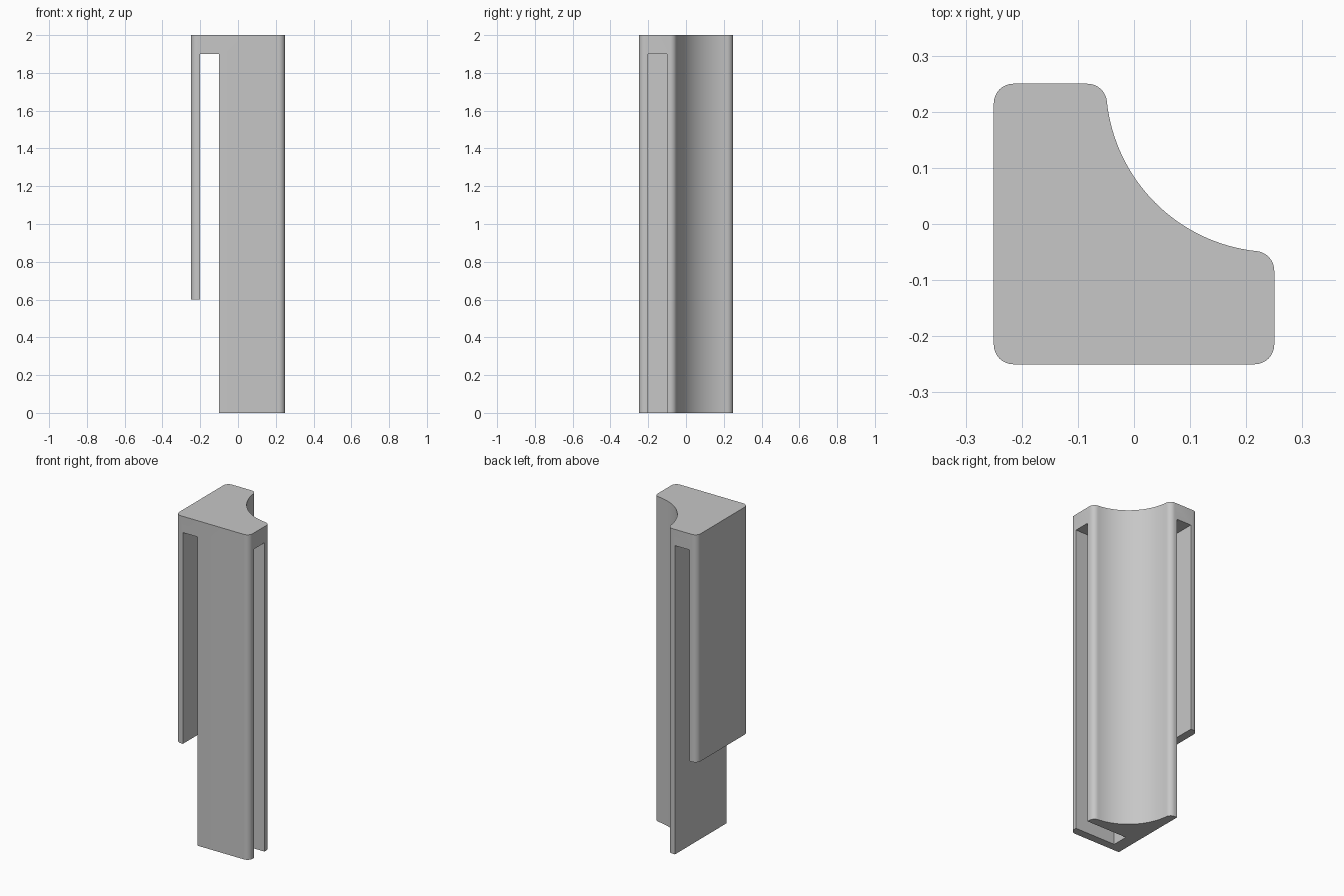
import bpy, bmesh, math
from mathutils import Vector

cube = bpy.data.objects.get("Cube")
if cube:
    bpy.data.objects.remove(cube, do_unlink=True)

HALF, HEIGHT = 0.25, 2.0
ROUND = 0.035      # corner rounding
COVE = 0.3         # radius of the hollow
SLOT_TOP = 1.9

grey = bpy.data.materials.new("light grey")
grey.use_nodes = True
grey.diffuse_color = (0.57, 0.57, 0.57, 1)
grey.node_tree.nodes["Principled BSDF"].inputs["Base Color"].default_value = (0.57, 0.57, 0.57, 1)


def arc(cx, cy, radius, start, end, steps):
    """Points along an arc, angles in degrees."""
    angles = [math.radians(start + (end - start) * i / steps) for i in range(steps + 1)]
    return [(cx + radius * math.cos(a), cy + radius * math.sin(a)) for a in angles]


def finish(name, bm):
    bmesh.ops.recalc_face_normals(bm, faces=bm.faces)
    mesh = bpy.data.meshes.new(name)
    bm.to_mesh(mesh)
    bm.free()
    obj = bpy.data.objects.new(name, mesh)
    bpy.context.collection.objects.link(obj)
    mesh.materials.append(grey)
    return obj


def prism(name, outline, bottom, top):
    """Extrude a plan outline straight up."""
    bm = bmesh.new()
    face = bm.faces.new([bm.verts.new((x, y, bottom)) for x, y in outline])
    new = bmesh.ops.extrude_face_region(bm, geom=[face])["geom"]
    bmesh.ops.translate(bm, vec=Vector((0, 0, top - bottom)),
                        verts=[v for v in new if isinstance(v, bmesh.types.BMVert)])
    return finish(name, bm)


def cut(target, name, x0, x1, y0, y1, top):
    """Remove a box that runs from below the floor up to the given height."""
    box = prism(name, [(x0, y0), (x1, y0), (x1, y1), (x0, y1)], -0.2, top)
    box.hide_render = True
    mod = target.modifiers.new(name, 'BOOLEAN')
    mod.operation, mod.solver, mod.object = 'DIFFERENCE', 'EXACT', box
    bpy.context.view_layer.objects.active = target
    bpy.ops.object.modifier_apply(modifier=mod.name)
    bpy.data.objects.remove(box, do_unlink=True)


# Plan outline: rounded square with a quarter-round hollow in one corner
inner = HALF - ROUND
drop = HALF - math.sqrt((COVE + ROUND) ** 2 - ROUND ** 2)
tilt = math.degrees(math.asin(ROUND / (COVE + ROUND)))
outline = arc(-inner, -inner, ROUND, 180, 270, 8)
outline += arc(inner, -inner, ROUND, 270, 360, 8)
outline += arc(inner, drop, ROUND, 0, 90 - tilt, 8)
outline += arc(HALF, HALF, COVE, 270 - tilt, 180 + tilt, 32)[1:]
outline += arc(drop, inner, ROUND, tilt, 90, 8)[1:]
outline += arc(-inner, inner, ROUND, 90, 180, 8)

post = prism("slotted_post", outline, 0, HEIGHT)

# Through slot behind the side flap, shortened flap, blind slot behind the front flap
cut(post, "side_slot_cutter", -0.2, -0.1, -0.4, 0.4, SLOT_TOP)
cut(post, "flap_trim_cutter", -0.4, -0.15, -0.4, 0.4, 0.6)
cut(post, "front_slot_cutter", -0.025, 0.4, -0.2, -0.1, SLOT_TOP)

bpy.ops.object.select_all(action='DESELECT')
post.select_set(True)
bpy.context.view_layer.objects.active = post
bpy.ops.object.shade_smooth_by_angle(angle=math.radians(30))
